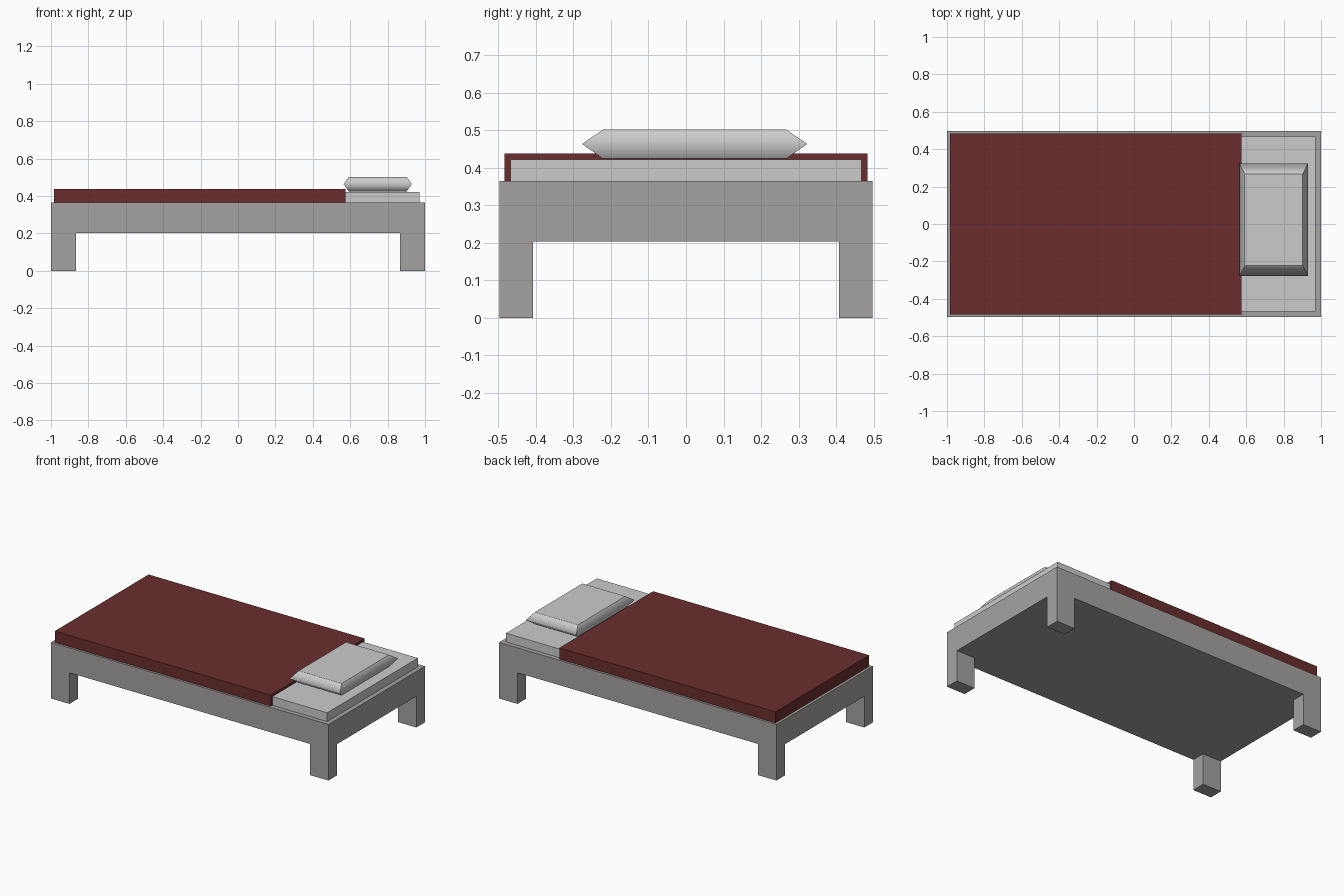
import bpy, bmesh
from mathutils import Vector

if "Cube" in bpy.data.objects:
    bpy.data.objects.remove(bpy.data.objects["Cube"])


def material(name, color):
    mat = bpy.data.materials.new(name)
    mat.diffuse_color = (*color, 1)
    mat.use_nodes = True
    mat.node_tree.nodes["Principled BSDF"].inputs["Base Color"].default_value = mat.diffuse_color
    return mat


def box(bm, lo, hi):
    verts = bmesh.ops.create_cube(bm, size=1)["verts"]
    lo, hi = Vector(lo), Vector(hi)
    for v in verts:
        v.co = (lo + hi) / 2 + v.co * (hi - lo)
    return verts


def finish(name, bm, mat=None):
    bmesh.ops.recalc_face_normals(bm, faces=bm.faces[:])
    mesh = bpy.data.meshes.new(name)
    bm.to_mesh(mesh)
    bm.free()
    obj = bpy.data.objects.new(name, mesh)
    bpy.context.collection.objects.link(obj)
    if mat:
        mesh.materials.append(mat)
    return obj


frame_grey = material("frame_grey", (0.38, 0.37, 0.36))
dark_red = material("dark_red", (0.145, 0.027, 0.027))

# Bed frame: slab cut at the leg lines, corner faces extruded down as legs
bm = bmesh.new()
box(bm, (-1, -0.497, 0.203), (1, 0.497, 0.365))
for axis, offset in (((1, 0, 0), 0.867), ((0, 1, 0), 0.408)):
    for s in (-1, 1):
        bmesh.ops.bisect_plane(bm, geom=bm.verts[:] + bm.edges[:] + bm.faces[:],
                               plane_co=Vector(axis) * offset * s, plane_no=axis)
bm.normal_update()
corners = []
for f in bm.faces:
    c = f.calc_center_median()
    if f.normal.z < -0.9 and abs(c.x) > 0.867 and abs(c.y) > 0.408:
        corners.append(f)
for f in bmesh.ops.extrude_discrete_faces(bm, faces=corners)["faces"]:
    for v in f.verts:
        v.co.z = 0
bmesh.ops.remove_doubles(bm, verts=bm.verts[:], dist=0.0001)
bmesh.ops.dissolve_limit(bm, angle_limit=0.01, verts=bm.verts[:], edges=bm.edges[:])
finish("bed_frame", bm, frame_grey)

# Mattress
bm = bmesh.new()
box(bm, (-0.966, -0.467, 0.365), (0.97, 0.467, 0.422))
finish("mattress", bm)

# Blanket: folded over the foot and sides, open below and at the head end
bm = bmesh.new()
box(bm, (-0.983, -0.483, 0.365), (0.575, 0.483, 0.438))
bm.normal_update()
open_faces = [f for f in bm.faces if f.normal.z < -0.9 or f.normal.x > 0.9]
bmesh.ops.delete(bm, geom=open_faces, context="FACES")
blanket = finish("blanket", bm, dark_red)
solid = blanket.modifiers.new("thickness", "SOLIDIFY")
solid.thickness = 0.016
solid.offset = -1
solid.use_even_offset = True

# Pillow: wide seam at mid height, smaller top and bottom panels
bm = bmesh.new()
cx, cy = 0.747, 0.023
rings = []
for hx, hy, z in ((0.155, 0.244, 0.424), (0.182, 0.3, 0.463), (0.155, 0.244, 0.501)):
    rings.append([bm.verts.new((cx + sx * hx, cy + sy * hy, z))
                  for sx, sy in ((-1, -1), (1, -1), (1, 1), (-1, 1))])
bm.faces.new(rings[0][::-1])
bm.faces.new(rings[2])
for low, high in zip(rings, rings[1:]):
    for i in range(4):
        j = (i + 1) % 4
        bm.faces.new((low[i], low[j], high[j], high[i])).smooth = True
# Only the seam is soft; panel borders and corners stay crisp
for e in bm.edges:
    e.smooth = all(v in rings[1] for v in e.verts)
finish("pillow", bm)
